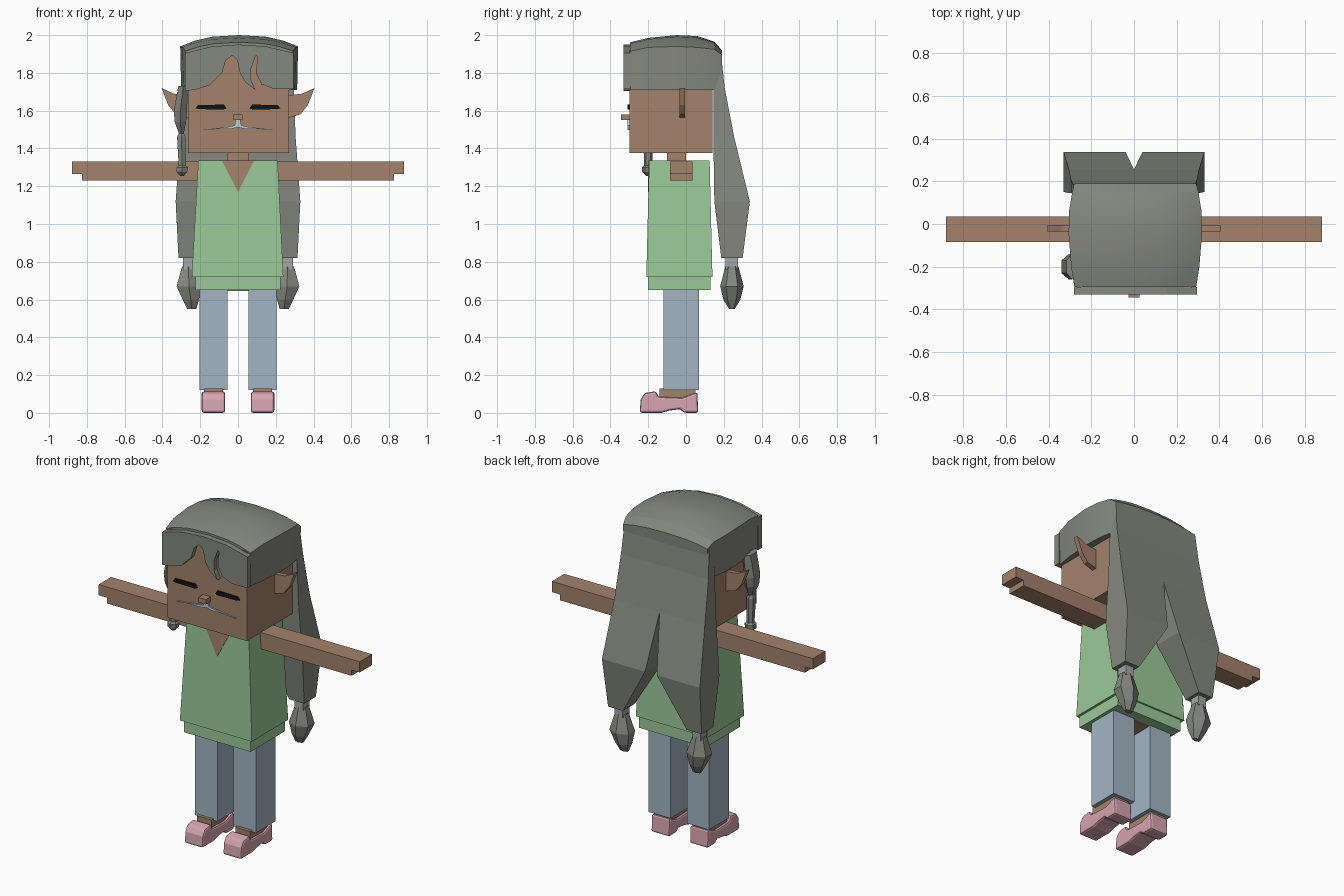
import bpy, bmesh, math

old = bpy.data.objects.get("Cube")
if old:
    bpy.data.objects.remove(old, do_unlink=True)


def material(name, rgb):
    # 8-bit display colour converted to linear
    lin = [((c / 255 + 0.055) / 1.055) ** 2.4 for c in rgb] + [1]
    m = bpy.data.materials.new(name)
    m.use_nodes = True
    m.diffuse_color = lin
    m.node_tree.nodes["Principled BSDF"].inputs["Base Color"].default_value = lin
    return m


skin = material("skin", (163, 130, 107))
hair = material("grey hair", (133, 136, 127))
green = material("green cloth", (155, 201, 152))
denim = material("pale blue denim", (163, 181, 196))
pink = material("pink leather", (214, 164, 178))
silver = material("silver tie", (165, 166, 166))
black = material("black", (18, 18, 18))
white = material("pale whisker", (195, 205, 218))


def finish(name, bm, mat, smooth=None, bevel=0):
    bmesh.ops.recalc_face_normals(bm, faces=bm.faces)
    me = bpy.data.meshes.new(name)
    bm.to_mesh(me)
    bm.free()
    me.materials.append(mat)
    ob = bpy.data.objects.new(name, me)
    bpy.context.collection.objects.link(ob)
    if bevel:
        mod = ob.modifiers.new("bevel", "BEVEL")
        mod.width, mod.segments, mod.limit_method = bevel, 2, "ANGLE"
    if smooth:
        bpy.ops.object.select_all(action="DESELECT")
        ob.select_set(True)
        bpy.context.view_layer.objects.active = ob
        bpy.ops.object.shade_smooth_by_angle(angle=math.radians(smooth))
    return ob


def loft(name, rings, mat, smooth=None, caps=True):
    """Skin a list of equal-length point rings."""
    bm = bmesh.new()
    rows = [[bm.verts.new(p) for p in ring] for ring in rings]
    n = len(rows[0])
    for a, b in zip(rows, rows[1:]):
        for i in range(n):
            j = (i + 1) % n
            bm.faces.new((a[i], a[j], b[j], b[i]))
    if caps:
        bm.faces.new(rows[0])
        bm.faces.new(rows[-1])
    return finish(name, bm, mat, smooth)


def rect(z, x0, x1, y0, y1):
    return [(x0, y0, z), (x1, y0, z), (x1, y1, z), (x0, y1, z)]


def box(name, x, y, z, mat):
    return loft(name, [rect(z[0], *x, *y), rect(z[1], *x, *y)], mat)


def plate(name, pts, lo, hi, mat, axis="y", bevel=0):
    """Extrude an outline along y (outline in x, z) or x (outline in y, z)."""
    bm = bmesh.new()
    put = (lambda p, d: (p[0], d, p[1])) if axis == "y" else (lambda p, d: (d, p[0], p[1]))
    a = [bm.verts.new(put(p, lo)) for p in pts]
    b = [bm.verts.new(put(p, hi)) for p in pts]
    bm.faces.new(a)
    bm.faces.new(b)
    for i in range(len(pts)):
        j = (i + 1) % len(pts)
        bm.faces.new((a[i], a[j], b[j], b[i]))
    return finish(name, bm, mat, bevel=bevel)


def ring(x, y, z, rx, ry, sides=8):
    return [(x + rx * math.cos(t), y + ry * math.sin(t), z)
            for t in (math.tau * (i + 0.5) / sides for i in range(sides))]


# Head, neck and torso
box("head", (-0.265, 0.27), (-0.3, 0.14), (1.375, 1.92), skin)
box("neck", (-0.055, 0.055), (-0.1, 0), (1.32, 1.38), skin)
loft("shirt", [rect(0.72, -0.245, 0.24, -0.21, 0.14),
               rect(1.335, -0.21, 0.21, -0.195, 0.125)], green)
box("shirt_hem", (-0.225, 0.225), (-0.2, 0.13), (0.65, 0.73), green)
box("hips", (-0.2, 0.2), (-0.11, 0.06), (0.645, 0.7), skin)
loft("neckline", [[(-0.085, y0, 1.335), (0.085, y0, 1.335), (0, y1, 1.17)]
                  for y0, y1 in ((-0.198, -0.202), (-0.19, -0.194))], skin)

# Face
plate("nose", [(-0.025, 1.55), (0.025, 1.55), (0.025, 1.58), (-0.025, 1.58)],
      -0.345, -0.295, skin)
mouth = [(0.012, 1.55), (0.018, 1.522), (0.05, 1.515), (0.2, 1.497),
         (0.1, 1.503), (0.04, 1.502), (0.0, 1.512)]
plate("mouth", mouth + [(-x, z) for x, z in mouth[-2::-1]], -0.309, -0.3, white)

# Paired parts
for side, s in (("left", 1), ("right", -1)):
    def mir(pts):
        return [(s * p[0], *p[1:]) for p in pts]

    plate(side + "_eye", mir([(0.06, 1.612), (0.075, 1.632), (0.21, 1.63), (0.225, 1.612),
                              (0.2, 1.608), (0.08, 1.606)]), -0.309, -0.3, black)
    plate(side + "_ear", mir([(0.26, 1.56), (0.33, 1.58), (0.37, 1.63), (0.405, 1.72),
                              (0.34, 1.69), (0.26, 1.68)]), -0.035, -0.005, skin)
    plate(side + "_arm", mir([(0.15, 1.23), (0.825, 1.23), (0.825, 1.265), (0.88, 1.265),
                              (0.88, 1.33), (0.15, 1.33)]), -0.085, 0.035, skin)
    box(side + "_trouser_leg", sorted((s * 0.055, s * 0.205)), (-0.12, 0.07), (0.12, 0.66), denim)
    box(side + "_foot", sorted((s * 0.08, s * 0.18)), (-0.14, 0.05), (0.05, 0.13), skin)
    plate(side + "_shoe", [(-0.245, 0), (-0.24, 0.07), (-0.22, 0.105), (-0.16, 0.115),
                           (-0.145, 0.085), (-0.02, 0.08), (0.06, 0.11), (0.065, 0),
                           (-0.01, 0), (-0.03, 0.02), (-0.09, 0.012), (-0.13, 0)],
          *sorted((s * 0.068, s * 0.192)), pink, axis="x", bevel=0.012)

    # Split back hair with a tie and a tuft
    loft(side + "_back_hair", [mir(rect(*r)) for r in (
        (1.9, 0, 0.285, 0.14, 0.185), (1.72, 0, 0.295, 0.145, 0.205),
        (1.46, 0, 0.305, 0.145, 0.255), (1.12, 0.04, 0.33, 0.15, 0.338),
        (0.82, 0.215, 0.315, 0.187, 0.3))], hair)
    box(side + "_hair_tie", sorted((s * 0.235, s * 0.29)), (0.21, 0.275), (0.76, 0.83), silver)
    loft(side + "_hair_tuft", [ring(s * x, 0.243, z, rx, ry, 6) for z, x, rx, ry in (
        (0.775, 0.262, 0.04, 0.035), (0.67, 0.26, 0.075, 0.062), (0.6, 0.25, 0.05, 0.045),
        (0.55, 0.245, 0.028, 0.015))], hair)

# Domed hair cap, built from arches running front to back
arches = []
for y, w, edge, top in ((-0.296, 0.285, 1.915, 1.962), (-0.2, 0.3, 1.935, 1.985),
                        (-0.05, 0.312, 1.94, 2.0), (0.06, 0.31, 1.935, 1.995),
                        (0.15, 0.295, 1.925, 1.965), (0.19, 0.285, 1.895, 1.92)):
    arch = [(k * w, edge + (top - edge) * (1 - abs(k) ** 2.5)) for k in
            (-1, -0.75, -0.45, 0, 0.45, 0.75, 1)]
    arches.append([(x + 0.006, y, z) for x, z in [(-w + 0.005, 1.71)] + arch + [(w - 0.005, 1.71)]])
loft("hair_cap", arches, hair, smooth=25)

# Fringe with a forehead gap and a loose strand
fringe = [(-0.28, 1.705), (-0.23, 1.71), (-0.15, 1.735), (-0.085, 1.8), (-0.065, 1.865),
          (-0.03, 1.893), (-0.005, 1.87), (0.01, 1.8), (0.04, 1.75), (0.092, 1.71),
          (0.07, 1.76), (0.068, 1.82), (0.095, 1.893), (0.103, 1.885), (0.095, 1.8),
          (0.125, 1.74), (0.19, 1.715), (0.295, 1.715), (0.295, 1.905), (0.15, 1.94),
          (0, 1.95), (-0.14, 1.94), (-0.28, 1.905)]
plate("fringe", fringe, -0.33, -0.294, hair)

# Side lock ending in a small braid
loft("side_lock", [ring(x, -0.2, z, rx, ry, 6) for z, x, rx, ry in (
    (1.73, -0.29, 0.03, 0.06), (1.6, -0.305, 0.04, 0.06), (1.54, -0.305, 0.035, 0.05),
    (1.48, -0.3, 0.015, 0.025))], hair)
loft("side_braid", [ring(x, -0.2, z, r, r, 6) for z, x, r in (
    (1.485, -0.3, 0.014), (1.46, -0.3, 0.026), (1.31, -0.295, 0.022), (1.3, -0.295, 0.034),
    (1.275, -0.297, 0.032), (1.255, -0.297, 0.012))], hair)
